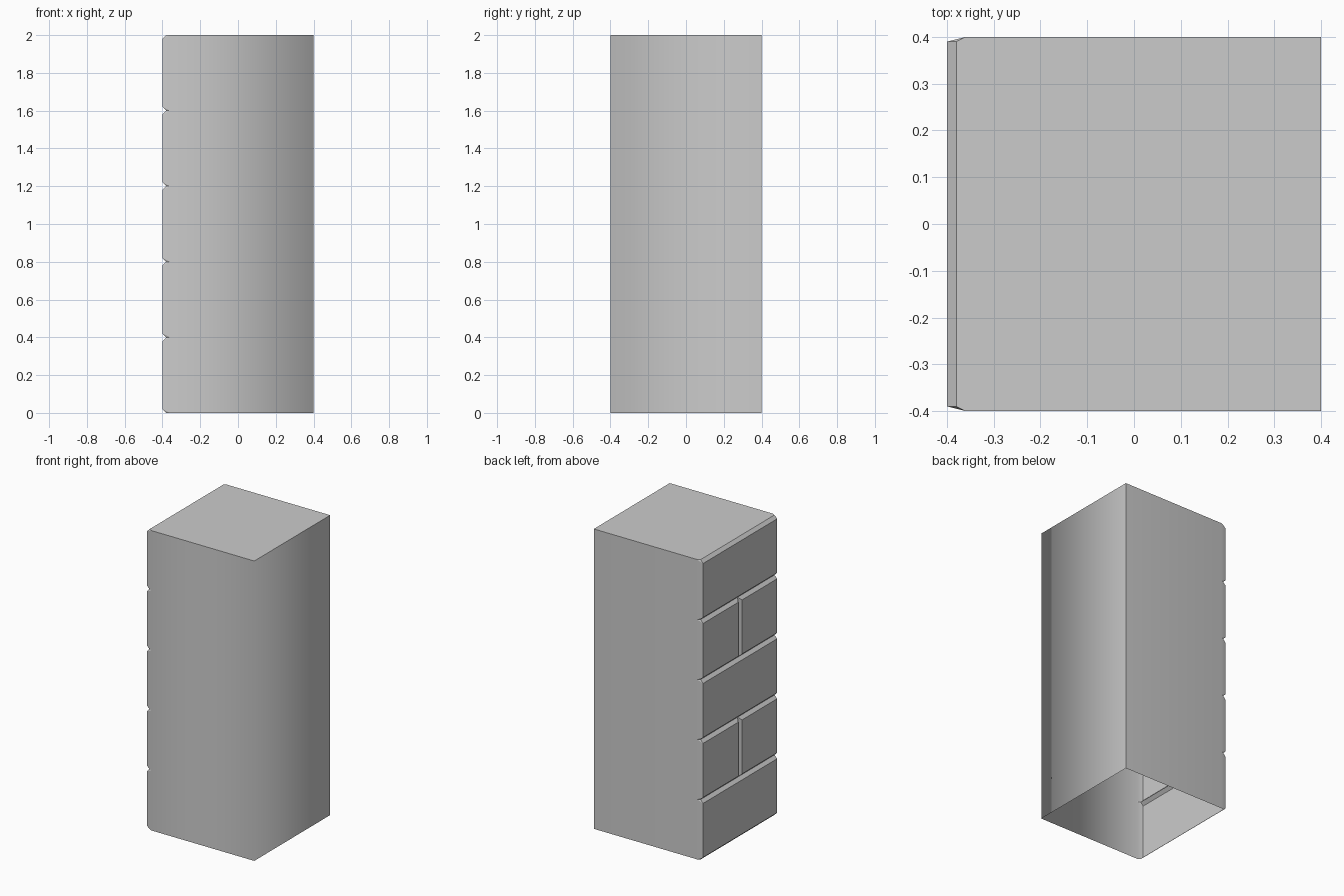
import bpy, bmesh

if "Cube" in bpy.data.objects:
    bpy.data.objects.remove(bpy.data.objects["Cube"])

W, H, COURSE = 0.4, 2.0, 0.4      # half width, height, brick course height
RIM, SIDE, EDGE = -0.38, -0.36, 0.39  # groove floor x, side wall start x, brick end y
GAP = 0.02

bm = bmesh.new()


def face(pts, smooth=False):
    f = bm.faces.new([bm.verts.new(p) for p in pts])
    f.smooth = smooth


def brick(y0, y1, z0, z1):
    # raised brick face
    a, b = [y if abs(y) == EDGE else y + d for y, d in ((y0, GAP), (y1, -GAP))]
    zs = ((z0, z0 + GAP), (z1, z1 - GAP))
    lo, hi = z0 + GAP, z1 - GAP
    face([(-W, a, lo), (-W, b, lo), (-W, b, hi), (-W, a, hi)])
    # horizontal groove slopes
    rim = [y0, 0, y1] if y0 < 0 < y1 else [y0, y1]
    for z, zi in zs:
        face([(RIM, y, z) for y in rim] + [(-W, b, zi), (-W, a, zi)])
    # brick ends: groove slope at the centre, tapered corner at the outside
    for y, yi in ((y0, a), (y1, b)):
        if abs(y) != EDGE:
            face([(RIM, y, z0), (RIM, y, z1), (-W, yi, hi), (-W, yi, lo)])
            continue
        ys = W if y > 0 else -W
        face([(SIDE, ys, z0), (SIDE, ys, z1), (-W, yi, hi), (-W, yi, lo)], True)
        for z, zi in zs:
            face([(-W, yi, zi), (RIM, y, z), (SIDE, ys, z)])


# brick courses, alternating whole and split
zl = [round(i * COURSE, 3) for i in range(6)]
for i in range(5):
    spans = [(-EDGE, 0), (0, EDGE)] if i % 2 else [(-EDGE, EDGE)]
    for y0, y1 in spans:
        brick(y0, y1, zl[i], zl[i + 1])

# plain side walls, plain end wall and top; the underside stays open
for y in (-W, W):
    face([(SIDE, y, z) for z in zl] + [(W, y, H), (W, y, 0)], True)
face([(W, -W, 0), (W, W, 0), (W, W, H), (W, -W, H)], True)
face([(SIDE, -W, H), (W, -W, H), (W, W, H), (SIDE, W, H),
      (RIM, EDGE, H), (RIM, 0, H), (RIM, -EDGE, H)])

bmesh.ops.remove_doubles(bm, verts=bm.verts, dist=0.0005)
bmesh.ops.recalc_face_normals(bm, faces=bm.faces)

# only the front corner of the plain end is shaded softly
for e in bm.edges:
    if all(abs(v.co.x - W) < 1e-4 and abs(v.co.y - W) < 1e-4 for v in e.verts):
        e.smooth = False

me = bpy.data.meshes.new("brick_wall_end")
bm.to_mesh(me)
bm.free()
ob = bpy.data.objects.new("brick_wall_end", me)
bpy.context.collection.objects.link(ob)
